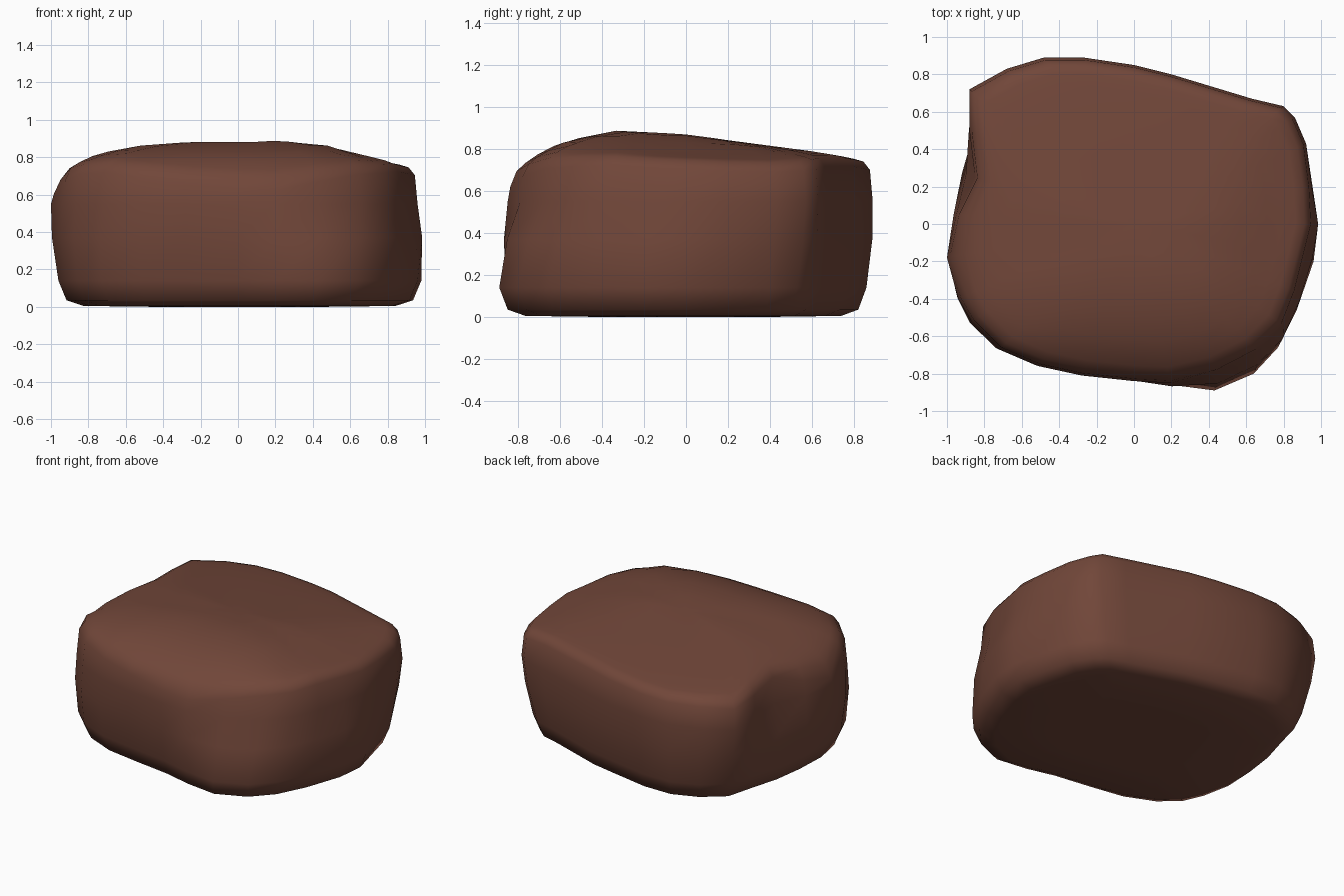
import bpy
import bmesh

default_cube = bpy.data.objects.get("Cube")
if default_cube:
    bpy.data.objects.remove(default_cube, do_unlink=True)

# Stone colour
stone = bpy.data.materials.new("reddish_brown_stone")
stone.use_nodes = True
stone_colour = (0.165, 0.062, 0.041, 1)
stone.diffuse_color = stone_colour
shader = stone.node_tree.nodes["Principled BSDF"]
shader.inputs["Base Color"].default_value = stone_colour
shader.inputs["Roughness"].default_value = 0.9

# Outline of the wall near its foot, anticlockwise from the left
foot_outline = [
    (-.96, -.18), (-.92, -.38), (-.86, -.52), (-.73, -.64), (-.52, -.73),
    (-.28, -.77), (0, -.81), (.2, -.86), (.43, -.89), (.64, -.8),
    (.77, -.66), (.87, -.46), (.96, -.2), (.98, 0), (.93, .2),
    (.88, .4), (.8, .53), (.72, .6), (.58, .64), (.2, .77),
    (0, .81), (-.27, .86), (-.48, .86), (-.66, .79), (-.81, .67),
    (-.86, .48), (-.92, .27), (-.95, .05),
]
# Matching outline of the shoulder, leaning in at the front right corner
# and notched behind the left side
shoulder_outline = [
    (-1, -.18), (-.94, -.4), (-.87, -.52), (-.72, -.67), (-.51, -.76),
    (-.28, -.81), (0, -.84), (.2, -.85), (.45, -.79), (.66, -.68),
    (.8, -.54), (.87, -.36), (.92, -.16), (.96, 0), (.95, .2),
    (.92, .43), (.86, .57), (.8, .63), (.63, .67), (.2, .8),
    (0, .85), (-.27, .89), (-.48, .89), (-.68, .83), (-.88, .72),
    (-.88, .5), (-.85, .25), (-.95, .05),
]

# Height of the crown along the width and along the depth
width_profile = [(-1, .63), (-.89, .76), (-.75, .82), (-.55, .86), (-.3, .88),
                 (.2, .89), (.45, .87), (.8, .78), (.95, .75)]
depth_profile = [(-.9, .58), (-.8, .71), (-.7, .78), (-.58, .84), (-.32, .89),
                 (0, .87), (.6, .79), (.9, .74)]
peak = .89


def sample(profile, position):
    """Linear reading of a height profile."""
    for (a, low), (b, high) in zip(profile, profile[1:]):
        if position <= b:
            return low + (high - low) * max(0, (position - a) / (b - a))
    return profile[-1][1]


def crown_height(x, y):
    """Dome height; the front corners round off more than the back ones."""
    drops = sorted((peak - sample(width_profile, x), peak - sample(depth_profile, y)))
    rounding = .65 if y < 0 else .35
    return peak - drops[1] - drops[0] * rounding


def blend(amount, swell=1):
    """Outline part of the way from foot to shoulder."""
    return [((a + (c - a) * amount) * swell, (b + (d - b) * amount) * swell)
            for (a, b), (c, d) in zip(foot_outline, shoulder_outline)]


def flat_ring(outline, scale, height):
    return [(x * scale, y * scale, height) for x, y in outline]


def crown_ring(scale, sink=0):
    return [(x * scale, y * scale, crown_height(x * scale, y * scale) - sink)
            for x, y in shoulder_outline]


# Rings from the underside, up the wall and over the crown
rings = [
    flat_ring(foot_outline, .45, 0),
    flat_ring(foot_outline, .86, .005),
    flat_ring(foot_outline, .955, .035),
    flat_ring(foot_outline, 1, .14),
    flat_ring(blend(.5, 1.015), 1, .37),
    flat_ring(shoulder_outline, 1, .55),
    crown_ring(.985, .04),
    crown_ring(.95, .005),
]
rings += [crown_ring(scale) for scale in (.9, .83, .74, .6, .42, .22)]

# Boulder body
bm = bmesh.new()
loops = [[bm.verts.new(point) for point in ring] for ring in rings]
count = len(foot_outline)
for lower, upper in zip(loops, loops[1:]):
    for i in range(count):
        j = (i + 1) % count
        bm.faces.new((lower[i], lower[j], upper[j], upper[i]))

# Close underside and crown
underside = bm.verts.new((0, 0, 0))
summit = bm.verts.new((0, 0, crown_height(0, 0)))
for i in range(count):
    j = (i + 1) % count
    bm.faces.new((underside, loops[0][j], loops[0][i]))
    bm.faces.new((summit, loops[-1][i], loops[-1][j]))
bmesh.ops.recalc_face_normals(bm, faces=bm.faces)
for face in bm.faces:
    face.smooth = True

mesh = bpy.data.meshes.new("boulder")
bm.to_mesh(mesh)
bm.free()
mesh.materials.append(stone)
boulder = bpy.data.objects.new("boulder", mesh)
bpy.context.collection.objects.link(boulder)
